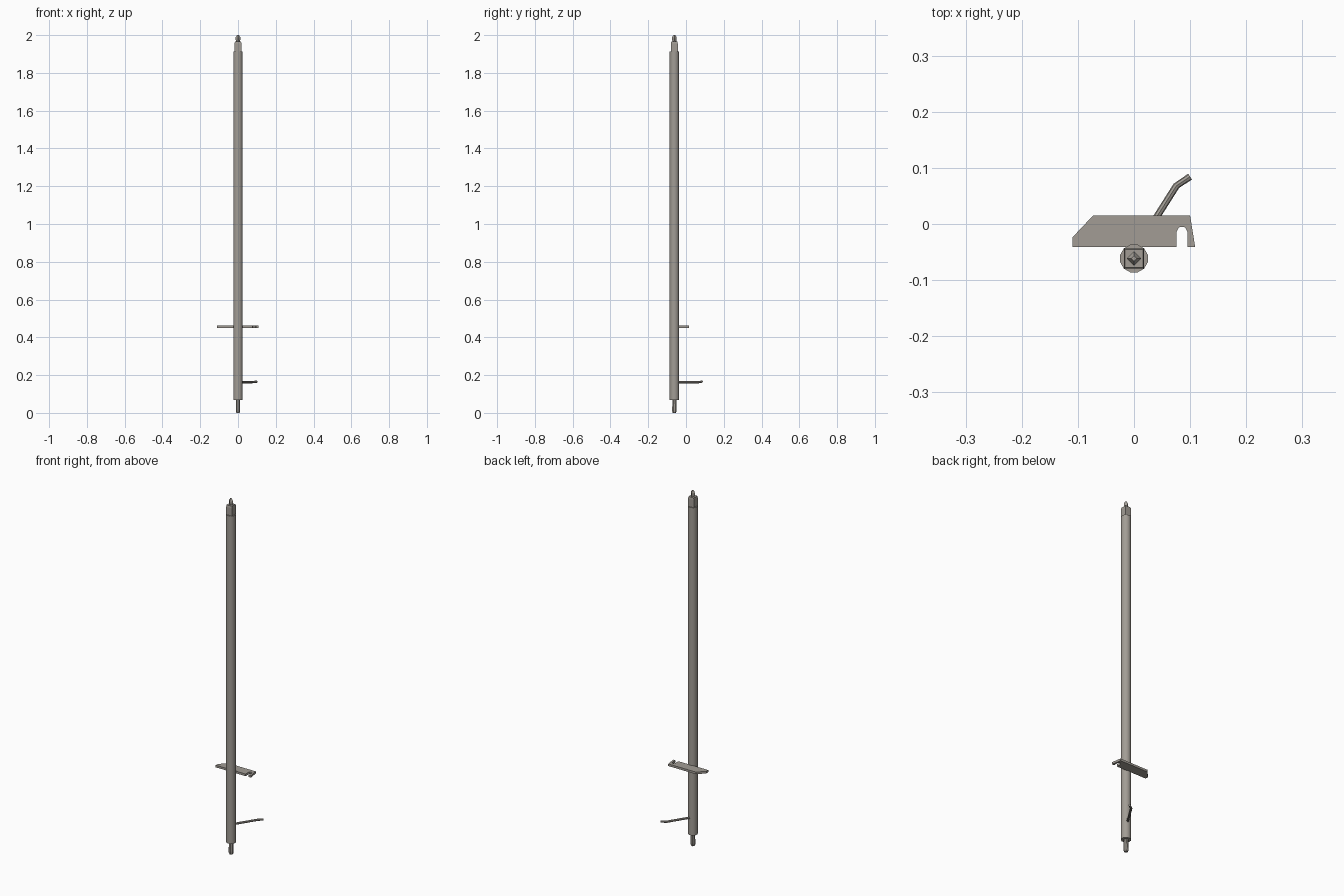
import bpy, bmesh, math
from mathutils import Vector

if "Cube" in bpy.data.objects:
    bpy.data.objects.remove(bpy.data.objects["Cube"])

POLE_Y = -0.0615

# Warm dark grey metal
metal = bpy.data.materials.new("warm_grey_metal")
metal.diffuse_color = (0.36, 0.335, 0.30, 1)
metal.use_nodes = True
metal.node_tree.nodes["Principled BSDF"].inputs["Base Color"].default_value = metal.diffuse_color

def make_object(name, bm, smooth=False):
    bmesh.ops.recalc_face_normals(bm, faces=bm.faces)
    me = bpy.data.meshes.new(name)
    bm.to_mesh(me)
    bm.free()
    me.materials.append(metal)
    ob = bpy.data.objects.new(name, me)
    bpy.context.collection.objects.link(ob)
    if smooth:
        bpy.context.view_layer.objects.active = ob
        ob.select_set(True)
        bpy.ops.object.shade_smooth_by_angle(angle=math.radians(35))
        ob.select_set(False)
    return ob

def lathe(name, rings, sides, turn=0.0, smooth=False):
    """Stack of (radius, z) rings around the pole axis."""
    bm = bmesh.new()
    loops = []
    for r, z in rings:
        loops.append([bm.verts.new((r * math.cos(turn + math.tau * i / sides),
                                    POLE_Y + r * math.sin(turn + math.tau * i / sides), z))
                      for i in range(sides)])
    for a, b in zip(loops, loops[1:]):
        for i in range(sides):
            j = (i + 1) % sides
            bm.faces.new((a[i], a[j], b[j], b[i]))
    bm.faces.new(loops[0])
    bm.faces.new(loops[-1])
    return make_object(name, bm, smooth)

# Round main shaft
lathe("pole_shaft", [(0.0255, 0.068), (0.0255, 1.912)], 12, math.pi / 12, True)
# Squared-off head whose corners meet the round shaft
lathe("square_head", [(0.0255, 1.91), (0.0255, 1.955), (0.023, 1.966)], 4, math.pi / 4)
# Diamond-section tip
lathe("top_tip", [(0.010, 1.964), (0.0125, 1.978), (0.0125, 1.988), (0.005, 2.0)], 4)
# Spigot at the foot
lathe("foot_pin", [(0.009, 0.0), (0.0125, 0.007), (0.0125, 0.02), (0.0115, 0.075)], 8,
      math.pi / 8, True)

# Flat plate with a clipped corner and a rounded slot
outline = [(-0.11, -0.041), (-0.11, -0.024), (-0.073, 0.015), (0.1, 0.015),
           (0.109, -0.041), (0.095, -0.041), (0.095, -0.014), (0.091, -0.006),
           (0.0855, -0.005), (0.08, -0.006), (0.076, -0.014), (0.076, -0.041)]
bm = bmesh.new()
base = bm.faces.new([bm.verts.new((x, y, 0.450)) for x, y in outline])
ext = bmesh.ops.extrude_face_region(bm, geom=[base], use_keep_orig=True)
top = [v for v in ext["geom"] if isinstance(v, bmesh.types.BMVert)]
bmesh.ops.translate(bm, verts=top, vec=(0, 0, 0.012))
make_object("step_plate", bm)

# Bent rod behind the pole
path = [Vector(p) for p in ((0.002, -0.048, 0.163), (0.0755, 0.068, 0.163), (0.1, 0.0845, 0.165))]
bm = bmesh.new()
loops = []
for i, p in enumerate(path):
    d = (path[min(i + 1, 2)] - path[max(i - 1, 0)]).normalized()
    side = Vector((-d.y, d.x, 0))
    loops.append([bm.verts.new(p + 0.0062 * (side * math.cos(a) + Vector((0, 0, 1)) * math.sin(a)))
                  for a in (math.tau * k / 8 for k in range(8))])
for a, b in zip(loops, loops[1:]):
    for i in range(8):
        j = (i + 1) % 8
        bm.faces.new((a[i], a[j], b[j], b[i]))
bm.faces.new(loops[0])
bm.faces.new(loops[-1])
make_object("bent_rod", bm)
